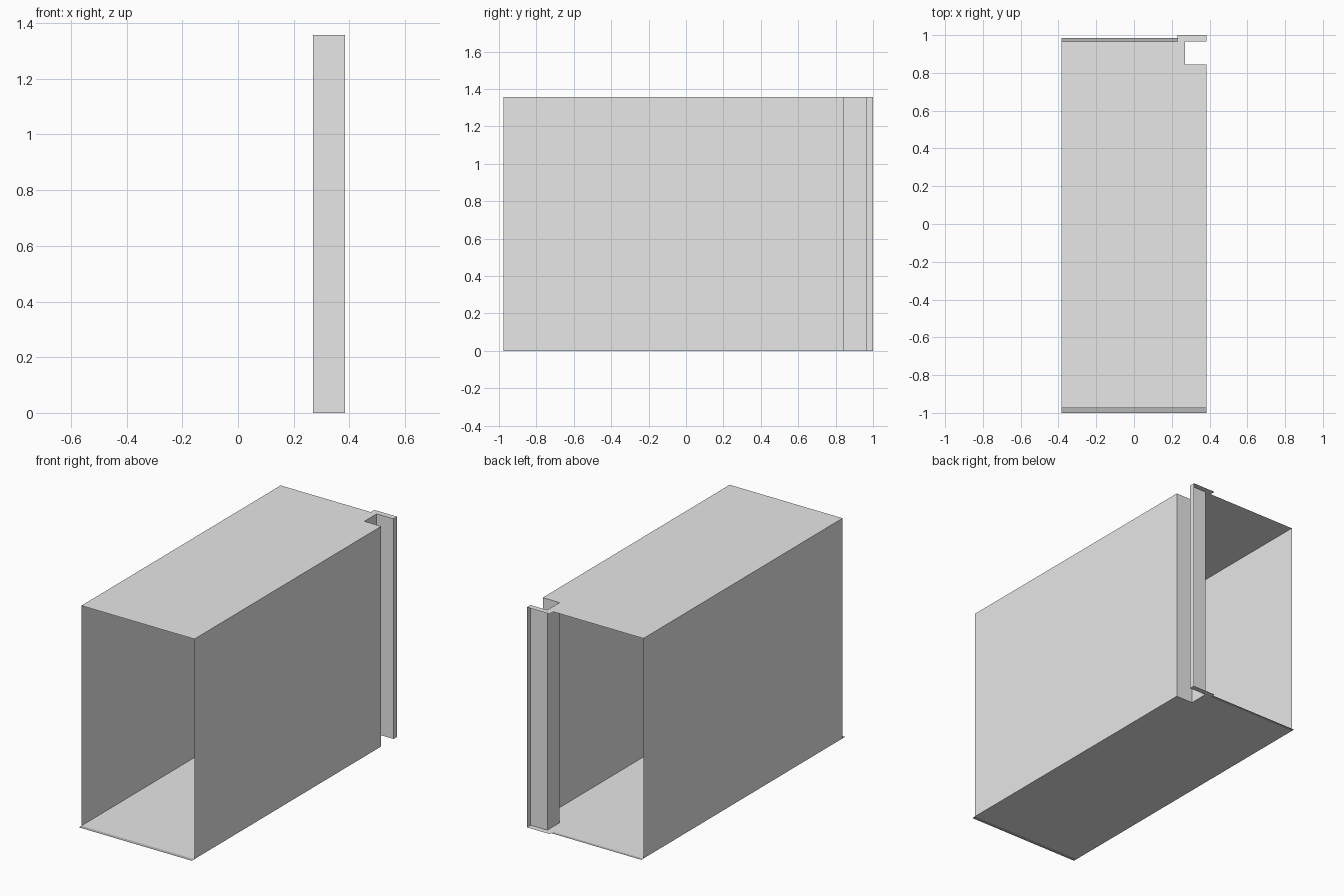
import bpy
import bmesh

cube = bpy.data.objects.get("Cube")
if cube:
    bpy.data.objects.remove(cube, do_unlink=True)

HEIGHT = 1.357
HALF = 0.385          # half width
FRONT, BACK = -0.975, 0.965


def make_material(name, value):
    mat = bpy.data.materials.new(name)
    mat.use_nodes = True
    color = (value, value, value, 1)
    mat.diffuse_color = color
    mat.node_tree.nodes["Principled BSDF"].inputs["Base Color"].default_value = color
    return mat


light_grey = make_material("light grey", 0.8)
dark_grey = make_material("dark grey", 0.47)


def finish(name, bm, mat):
    mesh = bpy.data.meshes.new(name)
    bm.to_mesh(mesh)
    bm.free()
    mesh.materials.append(mat)
    obj = bpy.data.objects.new(name, mesh)
    bpy.context.collection.objects.link(obj)
    return obj


def flat_sheet(name, outline, z, mat, face_up=True):
    """Horizontal sheet from a counter-clockwise outline."""
    bm = bmesh.new()
    points = outline if face_up else outline[::-1]
    bm.faces.new([bm.verts.new((x, y, z)) for x, y in points])
    return finish(name, bm, mat)


def upright_sheet(name, path, mat):
    """Thin wall that follows a path in plan, full height."""
    bm = bmesh.new()
    rails = [[bm.verts.new((x, y, z)) for x, y in path] for z in (0, HEIGHT)]
    low, high = rails
    for i in range(len(path) - 1):
        bm.faces.new((low[i], low[i + 1], high[i + 1], high[i]))
    return finish(name, bm, mat)


def rectangle(x0, x1, y0, y1):
    return [(x0, y0), (x1, y0), (x1, y1), (x0, y1)]


# Right-hand wall with the folded channel and lip at the back
folded_path = [(HALF, FRONT), (HALF, 0.845), (0.27, 0.845),
               (0.27, BACK), (HALF, BACK), (HALF, 1.0)]
upright_sheet("folded_side_wall", folded_path, light_grey)

# Plain wall on the other side
upright_sheet("plain_side_wall", [(-HALF, BACK), (-HALF, FRONT)], light_grey)

# Top and floor share the notched outline
outline = folded_path + [(0.23, 1.0), (0.23, BACK), (-HALF, BACK), (-HALF, FRONT)]
flat_sheet("top_panel", outline, HEIGHT, light_grey)
flat_sheet("floor_panel", outline, 0, light_grey, face_up=False)

# Dark sill strips that project past the floor at both open ends
flat_sheet("front_sill", rectangle(-HALF, HALF, -1.0, FRONT), 0, dark_grey)
flat_sheet("back_sill", rectangle(-HALF, 0.23, BACK, 0.985), 0, dark_grey)
